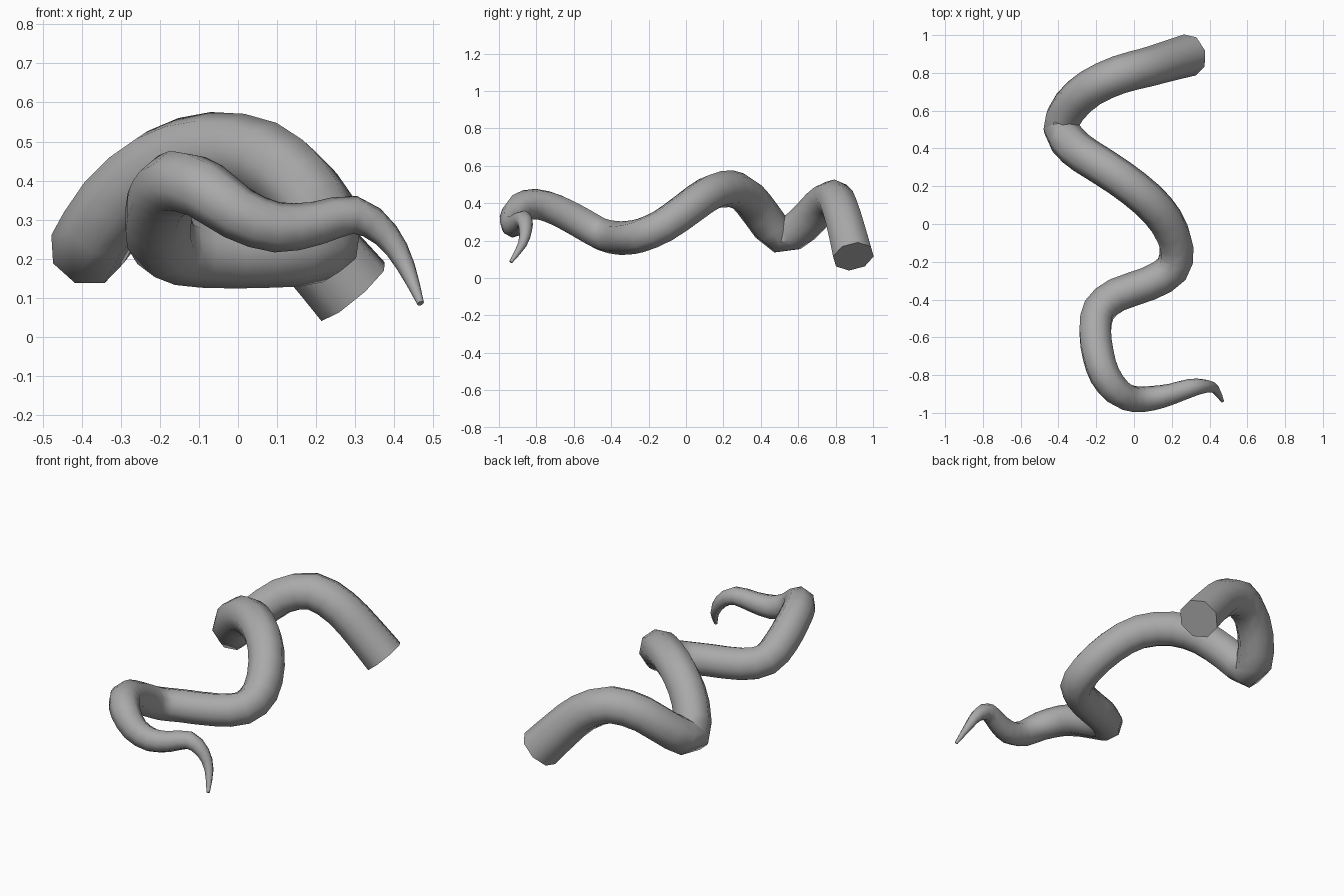
import bpy, bmesh, math
from mathutils import Vector, Quaternion

cube = bpy.data.objects.get("Cube")
if cube:
    bpy.data.objects.remove(cube, do_unlink=True)

SIDES = 8

# Centre line from the thick base to the thin tip: x, y, z, radius
PATH = [
    (.295, .895, .115, .113), (.19, .865, .235, .108), (.07, .83, .355, .104),
    (-.08, .79, .425, .102), (-.23, .72, .385, .1), (-.34, .62, .28, .1),
    (-.385, .505, .225, .1), (-.31, .4, .345, .1), (-.2, .325, .437, .1),
    (-.07, .24, .477, .099), (.07, .13, .455, .098), (.17, .015, .375, .096),
    (.225, -.12, .28, .094), (.2, -.24, .228, .092), (.08, -.315, .215, .09),
    (-.09, -.375, .215, .09), (-.185, -.455, .235, .09), (-.205, -.57, .3, .09),
    (-.19, -.69, .362, .088), (-.155, -.8, .395, .084), (-.085, -.89, .375, .078),
    (.0, -.927, .315, .07), (.1, -.922, .28, .065), (.2, -.9, .29, .056),
    (.3, -.868, .312, .049), (.38, -.858, .26, .036), (.43, -.875, .18, .024),
    (.468, -.937, .085, .009),
]


def smooth_path(points):
    """Add a midpoint on a smooth curve between each pair of points."""
    pts = [Vector(p) for p in points]
    out = []
    for i in range(len(pts) - 1):
        a, b = pts[i], pts[i + 1]
        before = pts[i - 1] if i else a * 2 - b
        after = pts[i + 2] if i + 2 < len(pts) else b * 2 - a
        out += [a, (a + b) * (9 / 16) - (before + after) / 16]
    return out + [pts[-1]]


def tube(name, points, material):
    """Sweep a tapering polygon along the path without twisting it."""
    bm = bmesh.new()
    centres = [p.to_3d() for p in points]
    last = len(points) - 1
    tangents = [(centres[min(i + 1, last)] - centres[max(i - 1, 0)]).normalized()
                for i in range(last + 1)]
    up = Vector((0, 0, 1))
    rings = []
    for i, (c, t) in enumerate(zip(centres, tangents)):
        if i:
            up = tangents[i - 1].rotation_difference(t) @ up
        up = (up - t * up.dot(t)).normalized()
        ring = [bm.verts.new(c + Quaternion(t, math.tau * k / SIDES) @ up * points[i].w)
                for k in range(SIDES)]
        rings.append(ring)
    for a, b in zip(rings, rings[1:]):
        for k in range(SIDES):
            n = (k + 1) % SIDES
            bm.faces.new((a[k], a[n], b[n], b[k]))
    bm.faces.new(rings[0])
    bm.faces.new(rings[-1])
    bmesh.ops.recalc_face_normals(bm, faces=bm.faces[:])
    mesh = bpy.data.meshes.new(name)
    bm.to_mesh(mesh)
    bm.free()
    mesh.materials.append(material)
    obj = bpy.data.objects.new(name, mesh)
    bpy.context.collection.objects.link(obj)
    return obj


# Single grey skin
grey = bpy.data.materials.new("plain grey")
grey.use_nodes = True
colour = (.4, .4, .4, 1)
grey.diffuse_color = colour
grey.node_tree.nodes["Principled BSDF"].inputs["Base Color"].default_value = colour

# Winding tentacle
tentacle = tube("tentacle", smooth_path(PATH), grey)
bpy.ops.object.select_all(action='DESELECT')
tentacle.select_set(True)
bpy.context.view_layer.objects.active = tentacle
bpy.ops.object.shade_smooth_by_angle(angle=math.radians(50))
